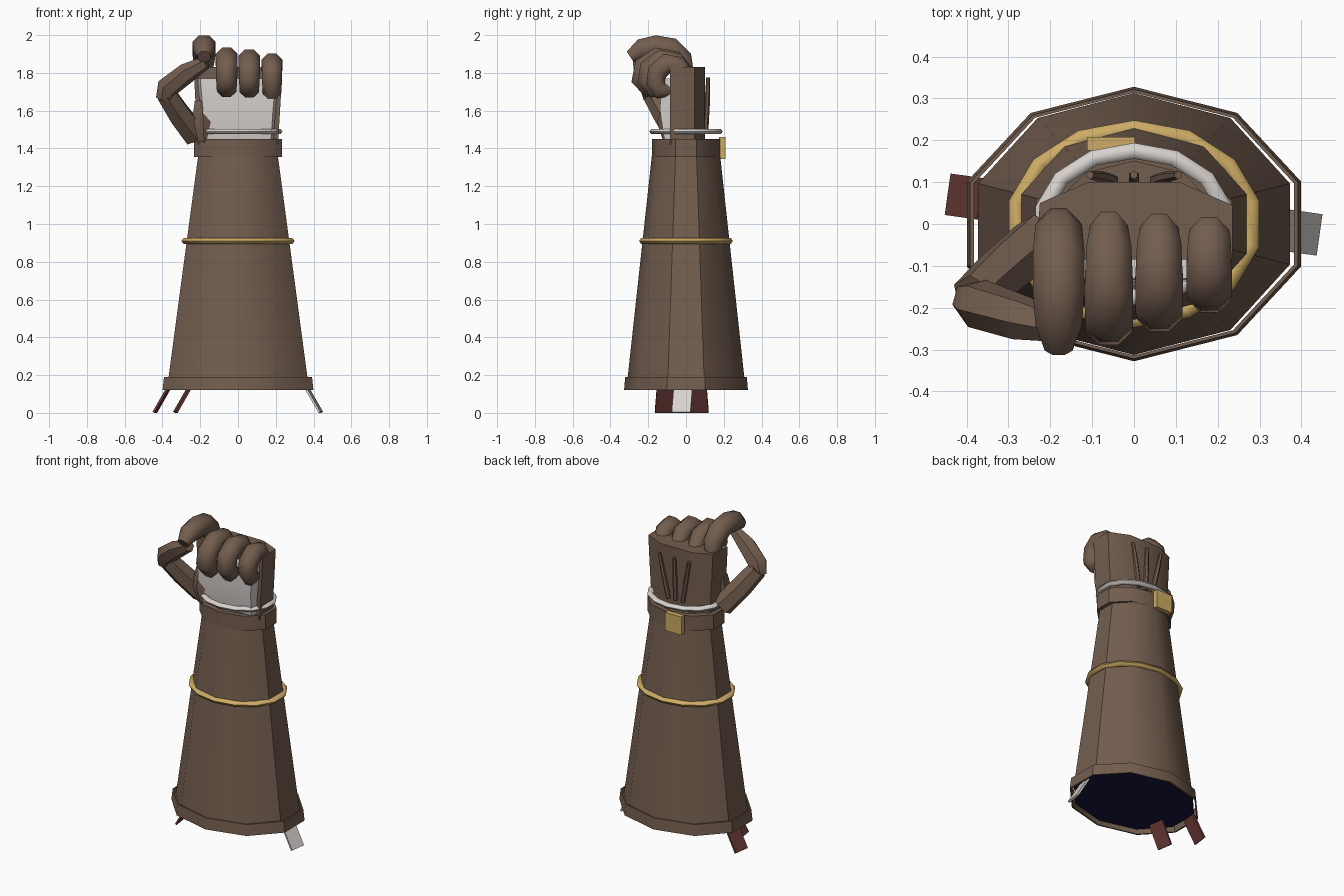
import bpy, bmesh, math
from mathutils import Vector, Matrix

if "Cube" in bpy.data.objects:
    bpy.data.objects.remove(bpy.data.objects["Cube"])


def material(name, rgb):
    m = bpy.data.materials.new(name)
    m.diffuse_color = (*rgb, 1)
    m.use_nodes = True
    m.node_tree.nodes["Principled BSDF"].inputs["Base Color"].default_value = m.diffuse_color
    return m


BROWN = material("brown leather", (0.17, 0.11, 0.077))
WHITE = material("pale grey", (0.68, 0.64, 0.61))
GOLD = material("gold", (0.61, 0.41, 0.13))
NAVY = material("dark navy", (0.007, 0.007, 0.045))
RED = material("dark red", (0.14, 0.042, 0.039))


def loft(name, rings, mat, closed=False, cap=True, angle=40):
    """Bridge equal-sized point loops into a mesh object."""
    bm = bmesh.new()
    loops = [[bm.verts.new(p) for p in ring] for ring in rings]
    n = len(loops[0])
    pairs = list(zip(loops, loops[1:]))
    if closed:
        pairs.append((loops[-1], loops[0]))
    for a, b in pairs:
        for i in range(n):
            j = (i + 1) % n
            bm.faces.new((a[i], a[j], b[j], b[i]))
    if cap and not closed:
        bm.faces.new(loops[0][::-1])
        bm.faces.new(loops[-1])
    bmesh.ops.recalc_face_normals(bm, faces=bm.faces)
    mesh = bpy.data.meshes.new(name)
    bm.to_mesh(mesh)
    bm.free()
    mesh.materials.append(mat)
    ob = bpy.data.objects.new(name, mesh)
    bpy.context.collection.objects.link(ob)
    bpy.ops.object.select_all(action='DESELECT')
    ob.select_set(True)
    bpy.context.view_layer.objects.active = ob
    bpy.ops.object.shade_smooth_by_angle(angle=math.radians(angle))
    return ob


def oval(rx, ry, z, n=10):
    return [(rx * math.cos(t), ry * math.sin(t), z)
            for t in (math.pi / 2 + 2 * math.pi * i / n for i in range(n))]


def band(name, outer, inner, mat):
    """Hollow band from (rx, ry, z) bottom/top for both walls."""
    rings = [oval(*outer[0]), oval(*outer[1]), oval(*inner[1]), oval(*inner[0])]
    return loft(name, rings, mat, closed=True)


def hoop(name, rx, ry, z, r, mat, n=14, sides=6):
    """Oval ring with a round section."""
    rings = [oval(rx + r * math.cos(a), ry + r * math.cos(a), z + r * 0.85 * math.sin(a), n)
             for a in (2 * math.pi * k / sides for k in range(sides))]
    return loft(name, rings, mat, closed=True, angle=60)


def tube(name, path, radii, mat, sides=8, side=Vector((1, 0, 0))):
    """Tapered tube following a path of points."""
    pts = [Vector(p) for p in path]
    rings = []
    for i, p in enumerate(pts):
        t = (pts[min(i + 1, len(pts) - 1)] - pts[max(i - 1, 0)]).normalized()
        u = (side - t * side.dot(t)).normalized()
        v = t.cross(u)
        rings.append([p + radii[i] * (u * math.cos(a) + v * math.sin(a))
                      for a in (2 * math.pi * (k + 0.5) / sides for k in range(sides))])
    return loft(name, rings, mat, angle=50)


def box(name, size, loc, mat, rot_y=0, rot_z=0):
    x, y, z = (s / 2 for s in size)
    mtx = (Matrix.Translation(loc) @ Matrix.Rotation(rot_z, 4, 'Z')
           @ Matrix.Rotation(rot_y, 4, 'Y'))
    rings = [[mtx @ Vector(p) for p in ((-x, -y, h), (x, -y, h), (x, y, h), (-x, y, h))]
             for h in (-z, z)]
    return loft(name, rings, mat)


# Flared sleeve with a dark closed opening
loft("sleeve", [oval(0.392, 0.313, 0.15), oval(0.222, 0.181, 1.36)], BROWN)
loft("sleeve_opening", [oval(0.39, 0.311, 0.145), oval(0.391, 0.312, 0.15)], NAVY)

# Hem rim standing slightly off the sleeve
band("hem_rim", [(0.42, 0.328, 0.12), (0.412, 0.322, 0.19)],
     [(0.409, 0.319, 0.12), (0.402, 0.314, 0.19)], BROWN)

# Trim rings, wrist strap and buckle
hoop("gold_ring", 0.287, 0.228, 0.91, 0.02, GOLD)
band("wrist_strap", [(0.246, 0.181, 1.355), (0.246, 0.181, 1.45)],
     [(0.2, 0.15, 1.355), (0.2, 0.15, 1.45)], BROWN)
loft("wrist", [oval(0.215, 0.165, 1.36), oval(0.212, 0.155, 1.445)], BROWN)
hoop("pale_ring", 0.222, 0.175, 1.49, 0.019, WHITE)
box("buckle", (0.115, 0.032, 0.115), (-0.055, 0.192, 1.402), GOLD)

# Hand block with a pale palm panel
def hand_ring(k, z):
    return [(x * k, y, z) for x, y in ((-0.235, -0.085), (0.235, -0.085), (0.235, 0.045),
                                       (0.11, 0.1), (-0.11, 0.1), (-0.225, 0.05))]


loft("hand", [hand_ring(0.9, 1.42), hand_ring(0.96, 1.65), hand_ring(1, 1.83)], BROWN, angle=30)
loft("palm_panel", [[(-w, -0.08, z), (-w + 0.015, y, z), (w - 0.015, y, z), (w, -0.08, z)]
                    for w, y, z in ((0.19, -0.115, 1.45), (0.2, -0.138, 1.6), (0.215, -0.13, 1.77))],
     WHITE, angle=30)

# Raised ribs on the back of the hand
for i in (-1, 0, 1):
    tube(f"back_rib_{i + 2}", [(0.05 * i, 0.105, 1.5), (0.08 * i, 0.113, 1.65), (0.105 * i, 0.117, 1.775)],
         [0.014, 0.014, 0.01], BROWN, sides=6)

# Three curled fingers, each shorter than the last
CURL = [(0.0, 1.80), (-0.06, 1.865), (-0.15, 1.877), (-0.222, 1.83),
        (-0.235, 1.765), (-0.195, 1.72), (-0.12, 1.72)]
CURL_R = [0.045, 0.058, 0.063, 0.062, 0.06, 0.056, 0.035]
for name, x, reach, drop in (("middle_finger", -0.06, 1.0, 0), ("ring_finger", 0.06, 0.87, 0.01),
                             ("little_finger", 0.18, 0.68, 0.03)):
    tube(name, [(x, y * reach, 1.8 + (z - 1.8) * (1 - drop * 3) - drop * 0.7) for y, z in CURL],
         [r * (1 - drop * 2) for r in CURL_R], BROWN)

# Index finger arching forward to meet the thumb
tube("index_finger", [(-0.18, y, z) for y, z in ((0.0, 1.80), (-0.02, 1.87), (-0.08, 1.925), (-0.16, 1.937),
                                                (-0.235, 1.925), (-0.295, 1.885))],
     [0.045, 0.06, 0.067, 0.067, 0.06, 0.036], BROWN)

# Thumb with a mound at its base
DIAG = Vector((0.5, -0.85, 0))
tube("thumb_lower", [(-0.225, -0.04, 1.47), (-0.31, -0.11, 1.58), (-0.382, -0.175, 1.69)],
     [0.07, 0.066, 0.058], BROWN, sides=6, side=DIAG)
tube("thumb_upper", [(-0.392, -0.18, 1.66), (-0.375, -0.19, 1.72), (-0.27, -0.225, 1.8), (-0.17, -0.25, 1.855)],
     [0.045, 0.06, 0.055, 0.035], BROWN, sides=6, side=Vector((0.3, -1, 0)))
tube("thumb_mound", [(-0.18, -0.07, 1.44), (-0.185, -0.085, 1.54), (-0.19, -0.07, 1.65)],
     [0.05, 0.068, 0.045], BROWN, sides=6)

# Hanging strap ends under the hem
TILT = math.radians(30)
box("pale_strap_end", (0.012, 0.1, 0.155), (0.4, -0.02, 0.07), WHITE, -TILT, math.radians(-8))
box("red_strap_end_outer", (0.012, 0.1, 0.155), (-0.402, 0.065, 0.07), RED, TILT, math.radians(-8))
box("red_strap_end_inner", (0.012, 0.1, 0.155), (-0.293, -0.11, 0.07), RED, TILT, math.radians(8))
